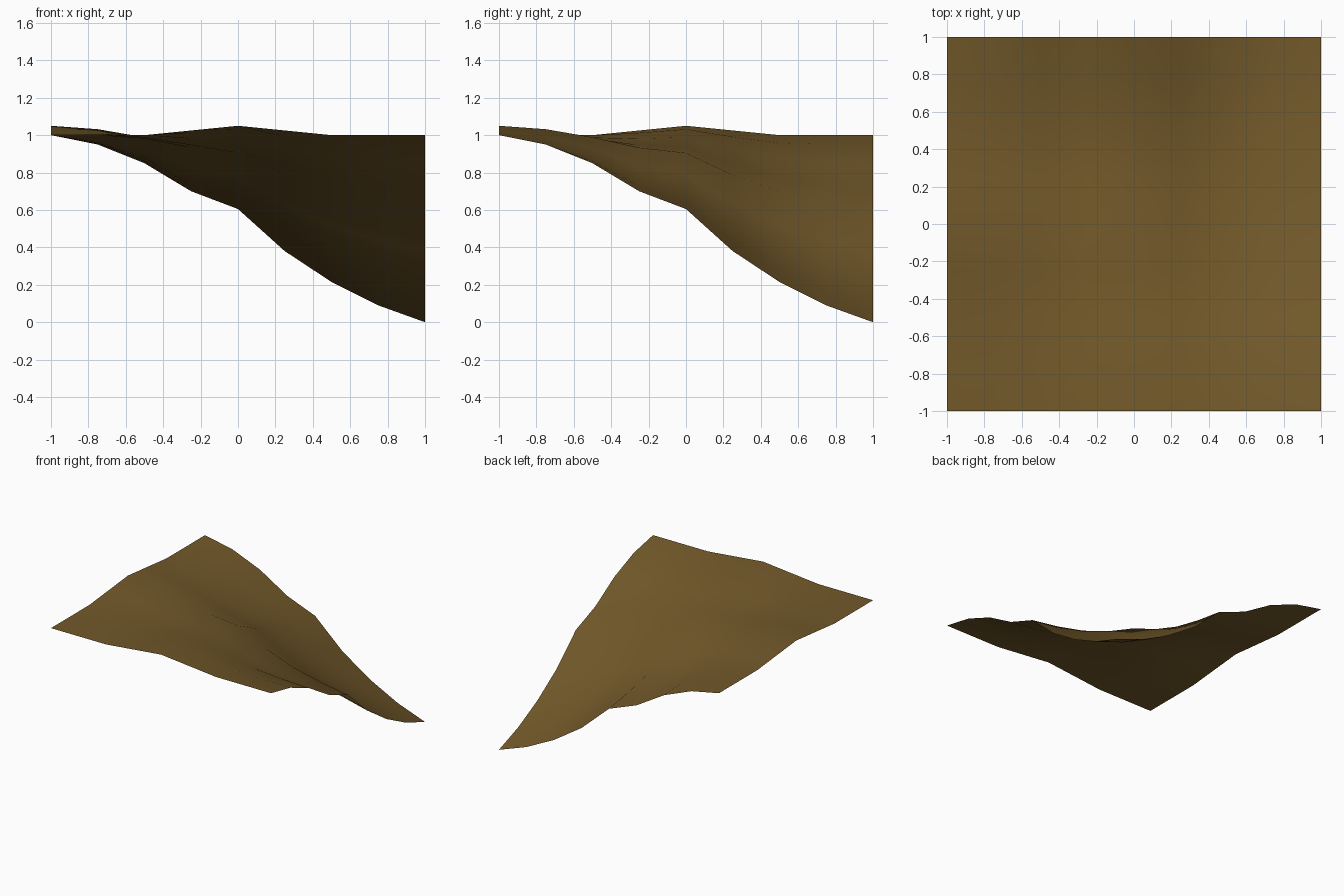
import bpy
import bmesh

# Remove the default cube if present
cube = bpy.data.objects.get("Cube")
if cube:
    bpy.data.objects.remove(cube, do_unlink=True)

# Earth material
earth = bpy.data.materials.new("earth brown")
earth.use_nodes = True
colour = (0.17, 0.1, 0.023, 1)
earth.diffuse_color = colour
shader = earth.node_tree.nodes["Principled BSDF"]
shader.inputs["Base Color"].default_value = colour
shader.inputs["Roughness"].default_value = 1

# Edge profiles: the plateau edges (front and right) and the sloping edges
# (back and left) share the same shapes about the diagonal
PLATEAU = [1, 1, 1, 1.025, 1.05, 1.025, 1, 1, 1]
SLOPE = [1, 0.95, 0.85, 0.7, 0.605, 0.38, 0.215, 0.09, 0]
CELLS = len(SLOPE) - 1


def blend(start, end, amount):
    """Mix two heights."""
    return start + (end - start) * amount


def height(column, row):
    """Blend the four edge profiles into one smooth patch."""
    u, v = column / CELLS, row / CELLS
    across = blend(PLATEAU[row], SLOPE[row], u)
    along = blend(PLATEAU[column], SLOPE[column], v)
    corners = 1 - u * v
    return across + along - corners


def position(index):
    """Turn a grid index into a coordinate from -1 to 1."""
    return 2 * index / CELLS - 1


# Hillside sheet: plateau at the front right, falling to the back left corner
bm = bmesh.new()
grid = [[bm.verts.new((position(column), position(row), height(column, row)))
         for column in range(CELLS + 1)]
        for row in range(CELLS + 1)]
for row in range(CELLS):
    for column in range(CELLS):
        face = bm.faces.new((grid[row][column], grid[row][column + 1],
                             grid[row + 1][column + 1], grid[row + 1][column]))
        face.smooth = True

mesh = bpy.data.meshes.new("hillside")
bm.to_mesh(mesh)
bm.free()
mesh.materials.append(earth)
hillside = bpy.data.objects.new("hillside", mesh)
bpy.context.collection.objects.link(hillside)
